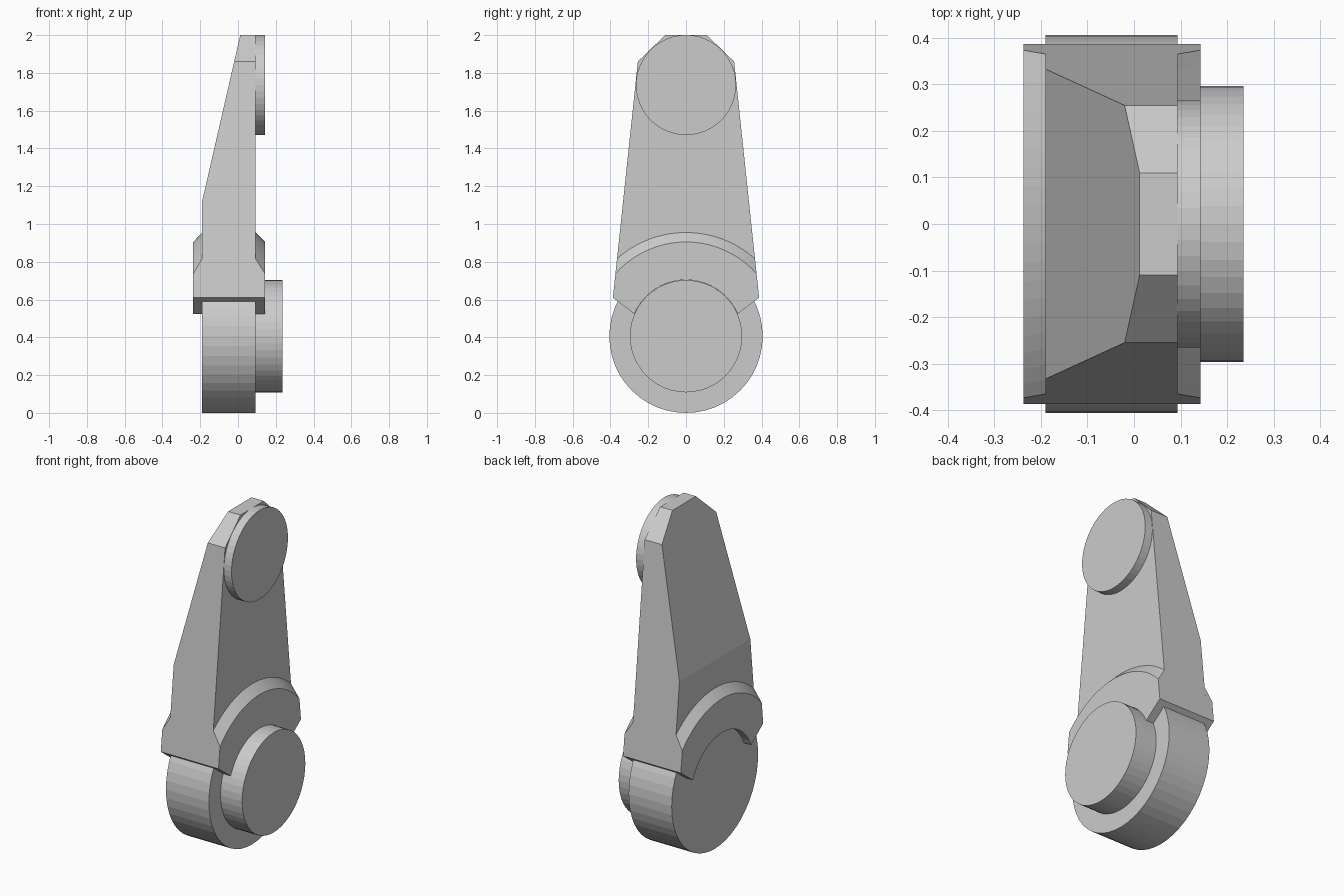
import bpy, bmesh
from math import sin, cos, pi, atan2, sqrt

if "Cube" in bpy.data.objects:
    bpy.data.objects.remove(bpy.data.objects["Cube"])

HUB_Z = 0.406
X0, X1 = -0.19, 0.093          # arm thickness
R_IN = 0.298                   # inner radius of the collar


def loft(name, sections, split=None):
    """Skin matching loops of (x, y, z); split divides the last cap by index groups."""
    bm = bmesh.new()
    loops = [[bm.verts.new(p) for p in s] for s in sections]
    n = len(loops[0])
    for a, b in zip(loops, loops[1:]):
        for i in range(n):
            j = (i + 1) % n
            bm.faces.new((a[i], a[j], b[j], b[i]))
    bm.faces.new(loops[0])
    for group in split or [range(n)]:
        bm.faces.new([loops[-1][i] for i in group])
    bmesh.ops.recalc_face_normals(bm, faces=bm.faces)
    mesh = bpy.data.meshes.new(name)
    bm.to_mesh(mesh)
    bm.free()
    obj = bpy.data.objects.new(name, mesh)
    bpy.context.collection.objects.link(obj)
    return obj


def arc(r, a0, a1, n, z=HUB_Z):
    return [(r * cos(a0 + (a1 - a0) * i / n), z + r * sin(a0 + (a1 - a0) * i / n))
            for i in range(n + 1)]


def at_x(x, pts):
    return [(x, y, z) for y, z in pts]


def disc(name, r, z, xa, xb, n=48):
    ring = arc(r, 0, 2 * pi, n, z)[:-1]
    loft(name, [at_x(xa, ring), at_x(xb, ring)])


# Round hub, boss and upper pin
disc("hub", 0.406, HUB_Z, X0, X1)
disc("hub_boss", 0.297, HUB_Z, X1, 0.235)
disc("upper_pin", 0.265, 1.736, X1, 0.143)

# Tapered arm with sloping back
start = atan2(0.119, 0.275)
inner = arc(R_IN, start, pi - start, 20)
right = [(0.387, 0.61), (0.333, 1.12), (0.255, 1.86), (0.11, 2.0)]
outline = inner + [(-y, z) for y, z in right] + right[::-1]
back = [(X0 + max(0, z - 1.12) * 0.202 / 0.88, y, z) for y, z in outline]
k, n = len(inner), len(outline)
lower = list(range(k + 2)) + [n - 2, n - 1]
upper = list(range(k + 1, n - 1))
loft("arm", [at_x(X1, outline), back], [lower, upper])


# Bevelled collar plates on both faces of the arm
def collar_outline(r):
    # Trim the outer arc where it meets the tapered arm side
    s = (0.387 - 0.255) / 1.25
    c = 0.387 - s * (HUB_Z - 0.61)
    h = (s * c + sqrt(r * r * (1 + s * s) - c * c)) / (1 + s * s)
    a = atan2(h, c - s * h)
    return inner + [(-0.387, 0.61)] + arc(r, pi - a, a, 20) + [(0.387, 0.61)]


for side, xa, xb in (("left", X0, -0.237), ("right", X1, 0.143)):
    loft("collar_" + side, [at_x(xa, collar_outline(0.549)),
                            at_x(xb, collar_outline(0.499))])
